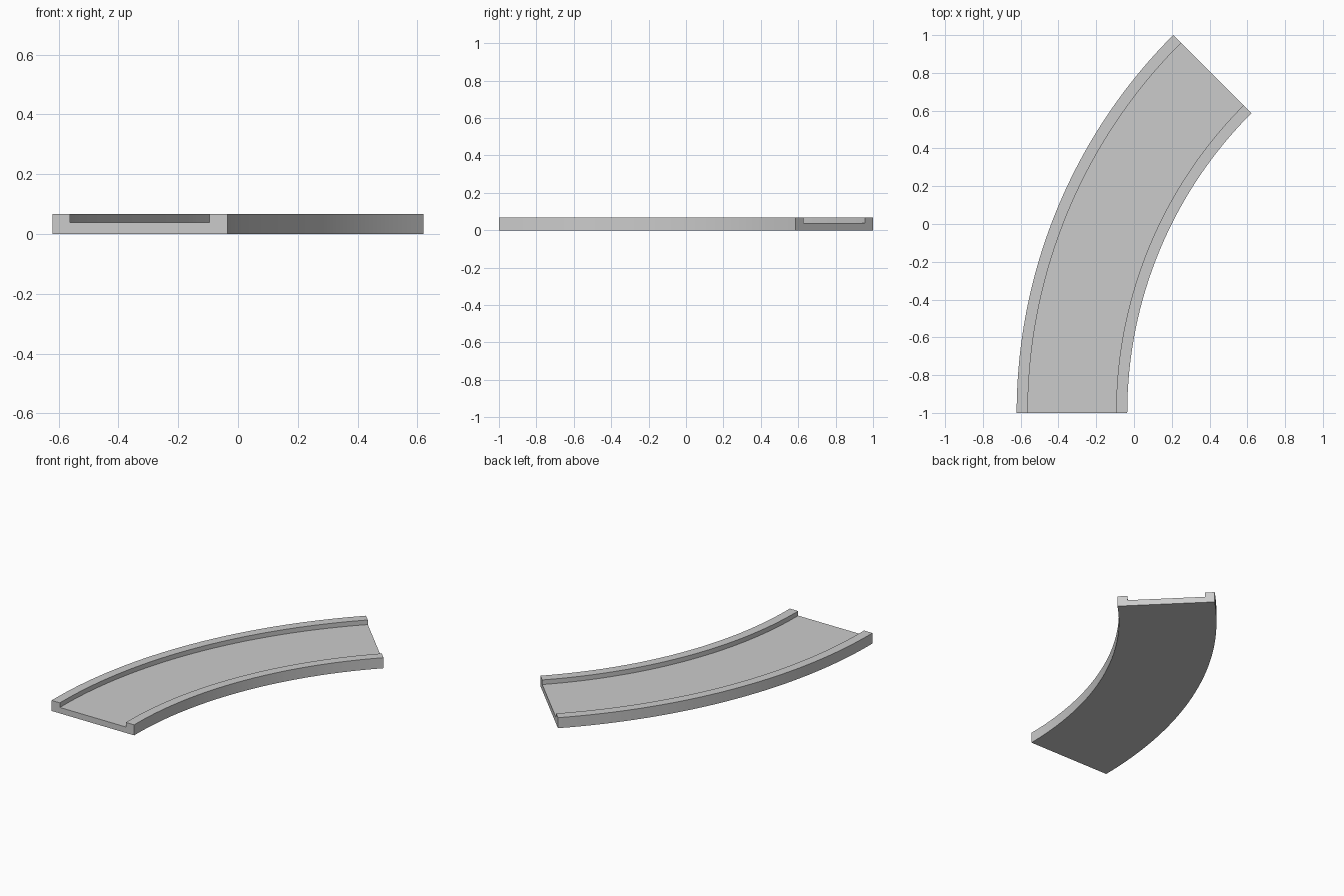
import bpy, bmesh, math
from mathutils import Matrix, Vector

if "Cube" in bpy.data.objects:
    bpy.data.objects.remove(bpy.data.objects["Cube"])

R_OUT, R_IN = 2.8284, 2.243      # outer and inner radius of the bend
LIP, FLOOR, TOP = 0.059, 0.038, 0.0675
ANGLE, STEPS = math.radians(45), 48
HALF = (R_OUT - R_IN * math.cos(ANGLE)) / 2
CENTRE = Vector((R_OUT - HALF, -1, 0))   # pivot of the bend

# U-shaped cross-section: (radius, height)
profile = [(R_OUT, 0), (R_OUT, TOP), (R_OUT - LIP, TOP), (R_OUT - LIP, FLOOR),
           (R_IN + LIP, FLOOR), (R_IN + LIP, TOP), (R_IN, TOP), (R_IN, 0)]

# Sweep the section around the pivot
bm = bmesh.new()
rings = []
for i in range(STEPS + 1):
    a = ANGLE * i / STEPS
    rings.append([bm.verts.new(CENTRE + Vector((-r * math.cos(a), r * math.sin(a), z)))
                  for r, z in profile])
n = len(profile)
for a, b in zip(rings, rings[1:]):
    for j in range(n):
        k = (j + 1) % n
        bm.faces.new((a[j], a[k], b[k], b[j]))

# Flat end caps
bm.faces.new(rings[0])
bm.faces.new(rings[-1])
bmesh.ops.recalc_face_normals(bm, faces=bm.faces)

mesh = bpy.data.meshes.new("curved_track")
bm.to_mesh(mesh)
bm.free()
track = bpy.data.objects.new("curved_track", mesh)
bpy.context.collection.objects.link(track)

# Smooth along the bend, crisp edges elsewhere
bpy.context.view_layer.objects.active = track
track.select_set(True)
bpy.ops.object.shade_smooth_by_angle(angle=math.radians(30))
